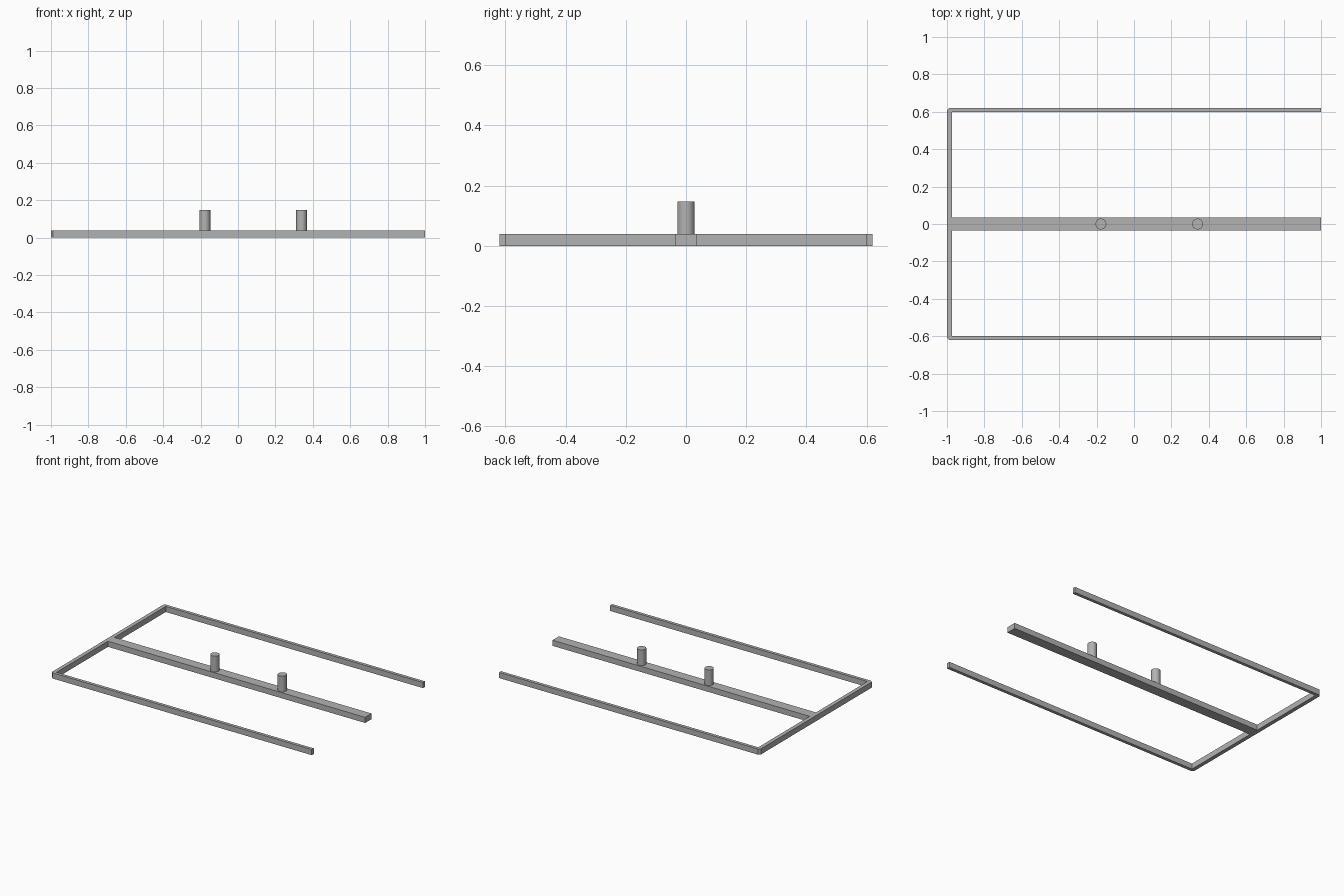
import bpy
import bmesh

cube = bpy.data.objects.get("Cube")
if cube:
    bpy.data.objects.remove(cube, do_unlink=True)

grey = bpy.data.materials.new("plain_grey")
grey.use_nodes = True
colour = (0.45, 0.45, 0.45, 1)
grey.diffuse_color = colour
grey.node_tree.nodes["Principled BSDF"].inputs["Base Color"].default_value = colour

HEIGHT = 0.039
HALF_WIDTH = 0.62
RAIL = 0.022      # side rail thickness
END = 0.027       # end rail thickness
CUT = 0.012       # corner chamfer


def prism(name, outline, height):
    """Extrude a flat outline upward from the ground."""
    bm = bmesh.new()
    face = bm.faces.new([bm.verts.new((x, y, 0)) for x, y in outline])
    top = bmesh.ops.extrude_face_region(bm, geom=[face])
    verts = [v for v in top["geom"] if isinstance(v, bmesh.types.BMVert)]
    bmesh.ops.translate(bm, verts=verts, vec=(0, 0, height))
    bmesh.ops.recalc_face_normals(bm, faces=bm.faces)
    mesh = bpy.data.meshes.new(name)
    bm.to_mesh(mesh)
    bm.free()
    mesh.materials.append(grey)
    obj = bpy.data.objects.new(name, mesh)
    bpy.context.collection.objects.link(obj)
    return obj


# Three-sided outer frame, open at +x, with clipped outer corners
half = [(-1, HALF_WIDTH - CUT), (-1 + CUT, HALF_WIDTH), (1, HALF_WIDTH),
        (1, HALF_WIDTH - RAIL), (-1 + END, HALF_WIDTH - RAIL)]
mirrored = [(x, -y) for x, y in reversed(half)]
prism("outer_frame", half + mirrored, HEIGHT)

# Wide middle rail that meets the end rail
x0, w = -1 + END, 0.035
prism("centre_rail", [(x0, -w), (1, -w), (1, w), (x0, w)], HEIGHT)

# Two round posts standing on the middle rail
POST = 0.109
for name, x in (("right_post", -0.177), ("left_post", 0.34)):
    bpy.ops.mesh.primitive_cylinder_add(
        vertices=32, radius=0.029, depth=POST,
        location=(x, 0, HEIGHT + POST / 2))
    post = bpy.context.object
    post.name = name
    post.data.materials.append(grey)
    bpy.ops.object.shade_smooth_by_angle()
